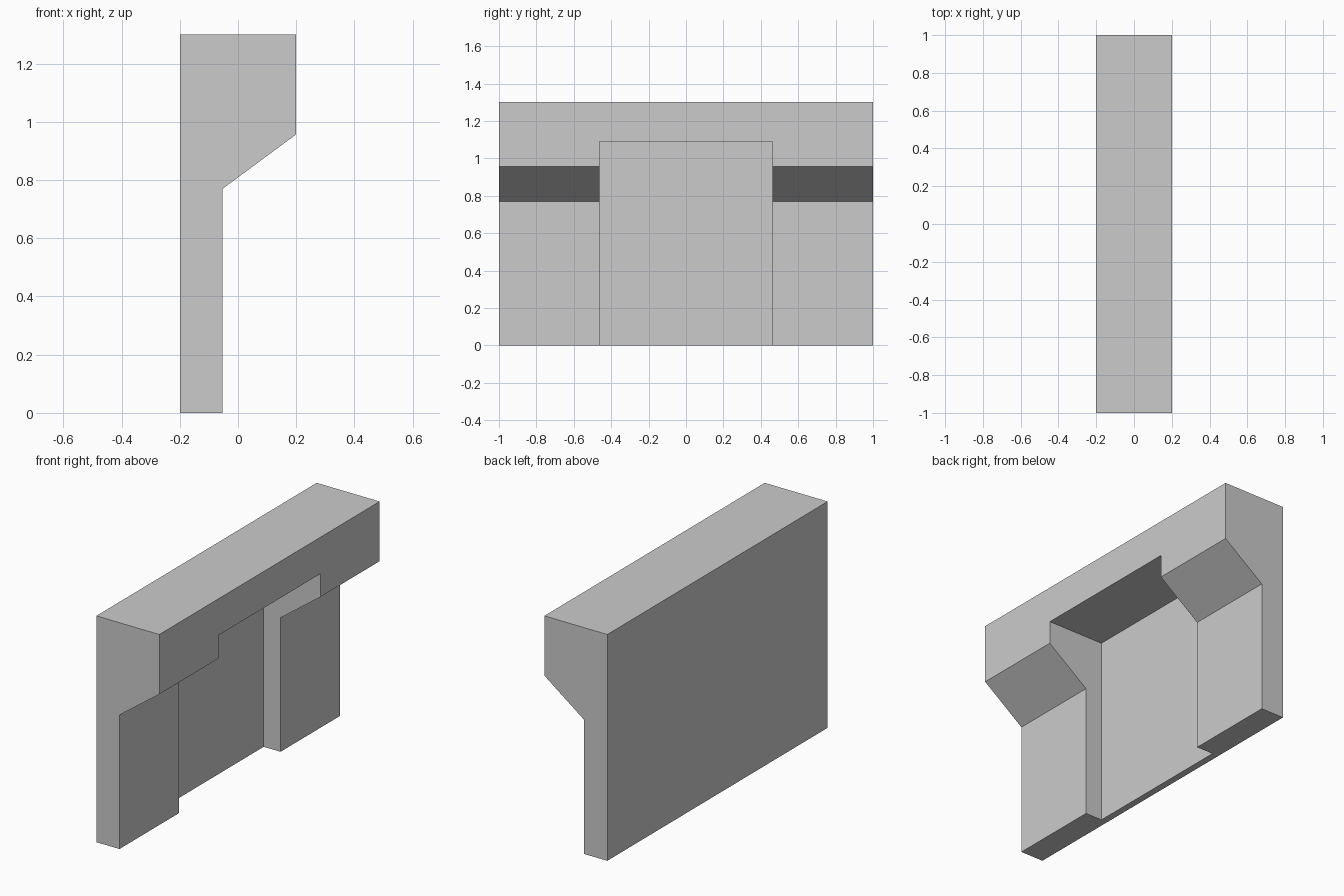
import bpy
import bmesh

default_cube = bpy.data.objects.get("Cube")
if default_cube:
    bpy.data.objects.remove(default_cube, do_unlink=True)

grey = bpy.data.materials.new("plain grey")
grey.use_nodes = True
colour = (0.6, 0.6, 0.6, 1.0)
grey.diffuse_color = colour
grey.node_tree.nodes["Principled BSDF"].inputs["Base Color"].default_value = colour

BACK, FRONT, RECESS, TOP = -0.2, 0.2, -0.16, 1.3
PANEL, SLOPE_LOW, SLOPE_HIGH = -0.053, 0.77, 0.957
HALF_LENGTH, HALF_OPENING, OPENING_TOP = 1.0, 0.462, 1.09


def extrude_profile(name, profile, half_width):
    """Sweep an x-z outline along y, centred on y = 0."""
    bm = bmesh.new()
    face = bm.faces.new([bm.verts.new((x, -half_width, z)) for x, z in profile])
    swept = bmesh.ops.extrude_face_region(bm, geom=[face])
    verts = [v for v in swept["geom"] if isinstance(v, bmesh.types.BMVert)]
    bmesh.ops.translate(bm, verts=verts, vec=(0, 2 * half_width, 0))
    bmesh.ops.recalc_face_normals(bm, faces=bm.faces)
    mesh = bpy.data.meshes.new(name)
    bm.to_mesh(mesh)
    bm.free()
    mesh.materials.append(grey)
    obj = bpy.data.objects.new(name, mesh)
    bpy.context.collection.objects.link(obj)
    return obj


# Wall with an overhanging, sloped-bottom header
wall = extrude_profile("wall", [
    (BACK, 0), (PANEL, 0), (PANEL, SLOPE_LOW),
    (FRONT, SLOPE_HIGH), (FRONT, TOP), (BACK, TOP)], HALF_LENGTH)

# Central doorway recess, cut almost through to the back
cutter = extrude_profile("recess_cutter", [
    (RECESS, -0.1), (0.4, -0.1), (0.4, OPENING_TOP), (RECESS, OPENING_TOP)],
    HALF_OPENING)
cutter.hide_render = True
cutter.hide_viewport = True
cutter.display_type = 'WIRE'

cut = wall.modifiers.new("recess", 'BOOLEAN')
cut.operation = 'DIFFERENCE'
cut.solver = 'EXACT'
cut.object = cutter
